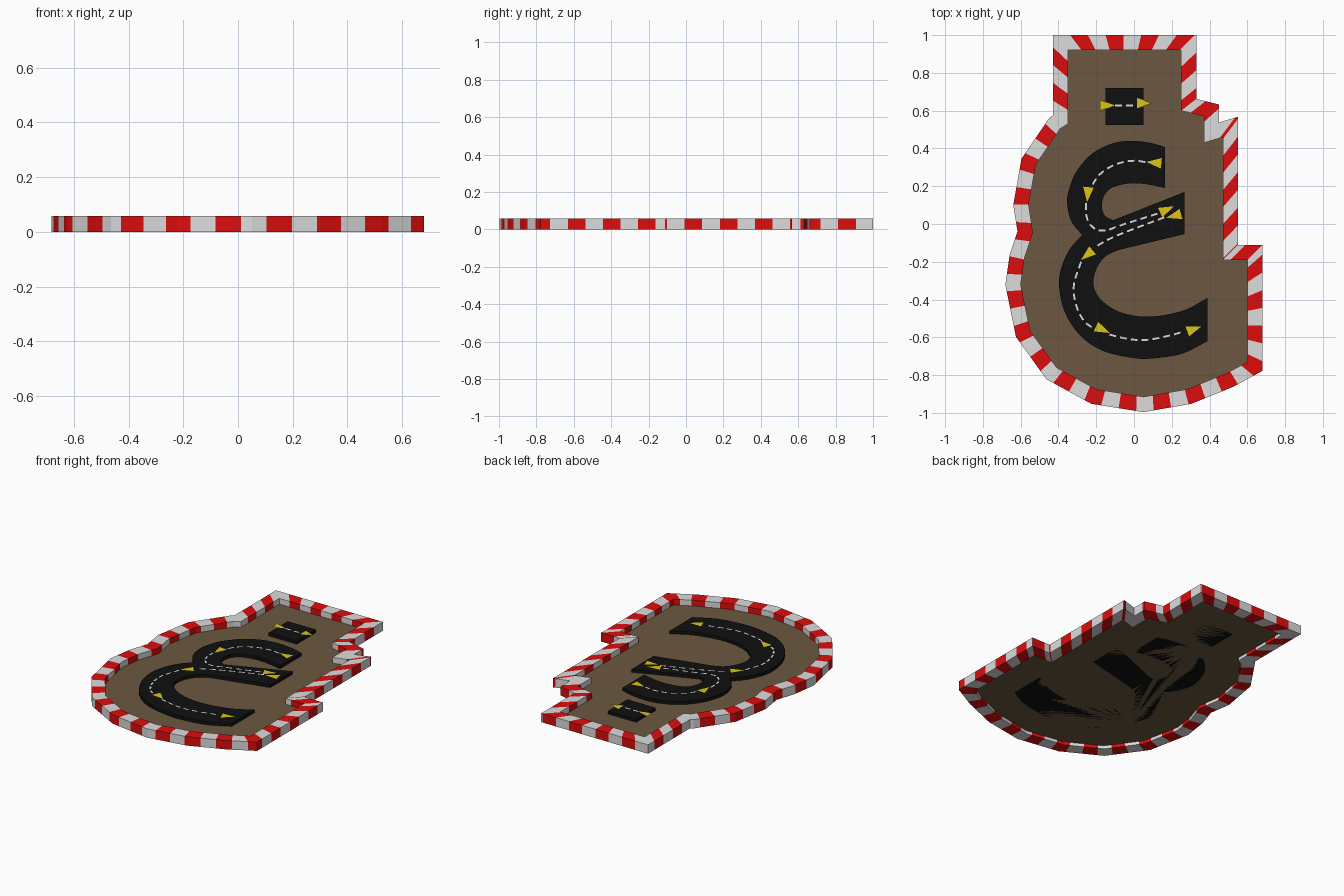
import bpy, bmesh, math
from mathutils import Vector

if "Cube" in bpy.data.objects:
    bpy.data.objects.remove(bpy.data.objects["Cube"])


def material(name, rgb):
    m = bpy.data.materials.new(name)
    m.diffuse_color = (*rgb, 1)
    m.use_nodes = True
    m.node_tree.nodes["Principled BSDF"].inputs["Base Color"].default_value = m.diffuse_color
    return m


RED = material("kerb red", (0.72, 0.004, 0.004))
WHITE = material("white", (0.72, 0.72, 0.72))
BROWN = material("dirt brown", (0.15, 0.095, 0.052))
BLACK = material("asphalt black", (0.005, 0.005, 0.005))
YELLOW = material("arrow yellow", (0.72, 0.56, 0.008))

FLOOR_Z, ROAD_Z, KERB_Z, KERB_W = 0.02, 0.04, 0.057, 0.08


def finish(name, bm, mats):
    bmesh.ops.remove_doubles(bm, verts=bm.verts, dist=1e-5)
    mesh = bpy.data.meshes.new(name)
    bm.to_mesh(mesh)
    bm.free()
    for m in mats:
        mesh.materials.append(m)
    ob = bpy.data.objects.new(name, mesh)
    bpy.context.collection.objects.link(ob)
    return ob


def slab(bm, pts, z0, z1):
    """Flat outline, extruded from z0 to z1 (a single sheet when they match)."""
    f = bm.faces.new([bm.verts.new((p[0], p[1], z0)) for p in pts])
    f.normal_update()
    if f.normal.z < 0:
        f.normal_flip()
    if z1 > z0:
        geom = bmesh.ops.extrude_face_region(bm, geom=[f], use_keep_orig=True)["geom"]
        bmesh.ops.translate(bm, vec=(0, 0, z1 - z0),
                            verts=[v for v in geom if isinstance(v, bmesh.types.BMVert)])
        bmesh.ops.recalc_face_normals(bm, faces=bm.faces)


def smooth(pts, n=4):
    """Catmull-Rom samples through the points."""
    p = [Vector(q) for q in pts]
    p = [2 * p[0] - p[1]] + p + [2 * p[-1] - p[-2]]
    out = []
    for i in range(1, len(p) - 2):
        a, b, c, d = p[i - 1:i + 3]
        for k in range(n):
            t = k / n
            out.append(0.5 * (2 * b + (c - a) * t + (2 * a - 5 * b + 4 * c - d) * t ** 2
                              + (3 * b - a - 3 * c + d) * t ** 3))
    return out + [p[-2]]


# Floor outline, clockwise from the back left corner
inner = [Vector(p) for p in [
    (-.35, .92), (.25, .92), (.25, .60), (.37, .57), (.37, .43), (.47, .46), (.47, -.19),
    (.60, -.19), (.60, -.73), (.49, -.79), (.28, -.875), (.05, -.915), (-.20, -.875),
    (-.41, -.76), (-.55, -.565), (-.60, -.32), (-.58, -.18), (-.535, -.045), (-.558, .10),
    (-.52, .315), (-.39, .505), (-.35, .53)]]
N = len(inner)


def left(a, b):
    d = (b - a).normalized()
    return Vector((-d.y, d.x))


# Mitred outer kerb line
outer = []
for i, p in enumerate(inner):
    n1, n2 = left(inner[i - 1], p), left(p, inner[(i + 1) % N])
    outer.append(p + (n1 + n2) * KERB_W / (1 + n1.dot(n2)))

bm = bmesh.new()
slab(bm, inner, FLOOR_Z, FLOOR_Z)
finish("dirt_floor", bm, [BROWN])

# Striped kerb: every side is cut at each stripe change, colours alternate by length
HALF = 0.094
phase = {0: -.28, 1: -.28, 2: -.05, 4: .10, 5: -.105, 6: -.04, 7: -.24, 8: .04, 21: -.08}
bm = bmesh.new()
s = 0
for i in range(N):
    j = (i + 1) % N
    s = phase.get(i, s)
    length = (outer[j] - outer[i]).length
    cuts = [0] + [k * HALF - s for k in range(-5, 80) if 1e-3 < k * HALF - s < length - 1e-3] + [length]
    rings = []
    for c in cuts:
        o, q = outer[i].lerp(outer[j], c / length), inner[i].lerp(inner[j], c / length)
        rings.append([bm.verts.new((*v, z)) for v, z in
                      ((o, 0), (o, KERB_Z), (q, KERB_Z), (q, 0))])
    for c0, c1, a, b in zip(cuts, cuts[1:], rings, rings[1:]):
        stripe = math.floor((s + (c0 + c1) / 2) / HALF) % 2
        for k in range(4):
            m = (k + 1) % 4
            bm.faces.new((a[k], a[m], b[m], b[k])).material_index = stripe
    s += length
bmesh.ops.remove_doubles(bm, verts=bm.verts, dist=1e-5)
bmesh.ops.recalc_face_normals(bm, faces=bm.faces)
finish("striped_kerb", bm, [RED, WHITE])

# Winding road: four smooth edges joined by straight ends
outer_upper = [(.165, .407), (.085, .43), (-.02, .44), (-.12, .425), (-.225, .37), (-.31, .27),
               (-.35, .16), (-.352, .09), (-.33, .01), (-.275, -.058)]
outer_lower = [(-.275, -.058), (-.345, -.14), (-.39, -.25), (-.395, -.35), (-.365, -.47),
               (-.29, -.585), (-.17, -.67), (0, -.71), (.12, -.71), (.26, -.685), (.39, -.62)]
inner_lower = [(.39, -.39), (.27, -.455), (.12, -.488), (0, -.485), (-.1, -.455), (-.18, -.395),
               (-.215, -.32), (-.2, -.24), (-.155, -.175), (-.09, -.14)]
inner_upper = [(-.11, .02), (-.155, .045), (-.17, .1), (-.155, .155), (-.11, .195),
               (-.02, .215), (.07, .21), (.165, .19)]
road = (smooth(outer_upper)[:-1] + smooth(outer_lower) + smooth(inner_lower)
        + [(.268, -.053), (.268, .17)] + smooth(inner_upper))
bm = bmesh.new()
slab(bm, road, FLOOR_Z, ROAD_Z)
finish("winding_road", bm, [BLACK])

# Start pad
bm = bmesh.new()
slab(bm, [(-.15, .525), (.05, .525), (.05, .72), (-.15, .72)], FLOOR_Z, ROAD_Z)
finish("start_pad", bm, [BLACK])

# Dashed centre lines
lines = [
    [(-.10, .628), (.02, .628)],
    [(.06, .328), (-.01, .335), (-.1, .315), (-.18, .265), (-.225, .2)],
    [(-.255, .11), (-.25, .03), (-.21, -.025), (-.15, -.035), (-.08, -.01), (.14, .06)],
    [(.16, .035), (-.1, -.065), (-.22, -.13)],
    [(-.28, -.2), (-.32, -.33), (-.3, -.45), (-.25, -.53), (-.2, -.555)],
    [(-.13, -.585), (-.05, -.605), (.05, -.615), (.17, -.595), (.28, -.565)]]
DASH, GAP, DW = 0.036, 0.022, 0.005
bm = bmesh.new()
for line in lines:
    path = smooth(line, 8)
    lens = [0]
    for a, b in zip(path, path[1:]):
        lens.append(lens[-1] + (b - a).length)

    def at(d):
        k = next((k for k in range(1, len(lens)) if lens[k] >= d), len(lens) - 1)
        return path[k - 1].lerp(path[k], (d - lens[k - 1]) / (lens[k] - lens[k - 1]))

    d = 0
    while d + DASH * 0.5 < lens[-1]:
        a, b = at(d), at(min(d + DASH, lens[-1]))
        n = left(a, b) * DW
        slab(bm, [a - n, b - n, b + n, a + n], ROAD_Z + .001, ROAD_Z + .001)
        d += DASH + GAP
finish("road_dashes", bm, [WHITE])

# Direction arrows: centre and heading
bm = bmesh.new()
for x, y, deg in [(-.14, .628, 0), (.055, .64, 0), (.105, .325, 175), (-.245, .155, 265),
                  (.175, .077, 25), (.21, .043, 195), (-.25, -.165, 220),
                  (-.165, -.56, 335), (.32, -.555, 20)]:
    f = Vector((math.cos(math.radians(deg)), math.sin(math.radians(deg))))
    c, n = Vector((x, y)), Vector((-f.y, f.x)) * .028
    slab(bm, [c - f * .04 - n, c + f * .04, c - f * .04 + n], ROAD_Z + .002, ROAD_Z + .002)
finish("direction_arrows", bm, [YELLOW])
